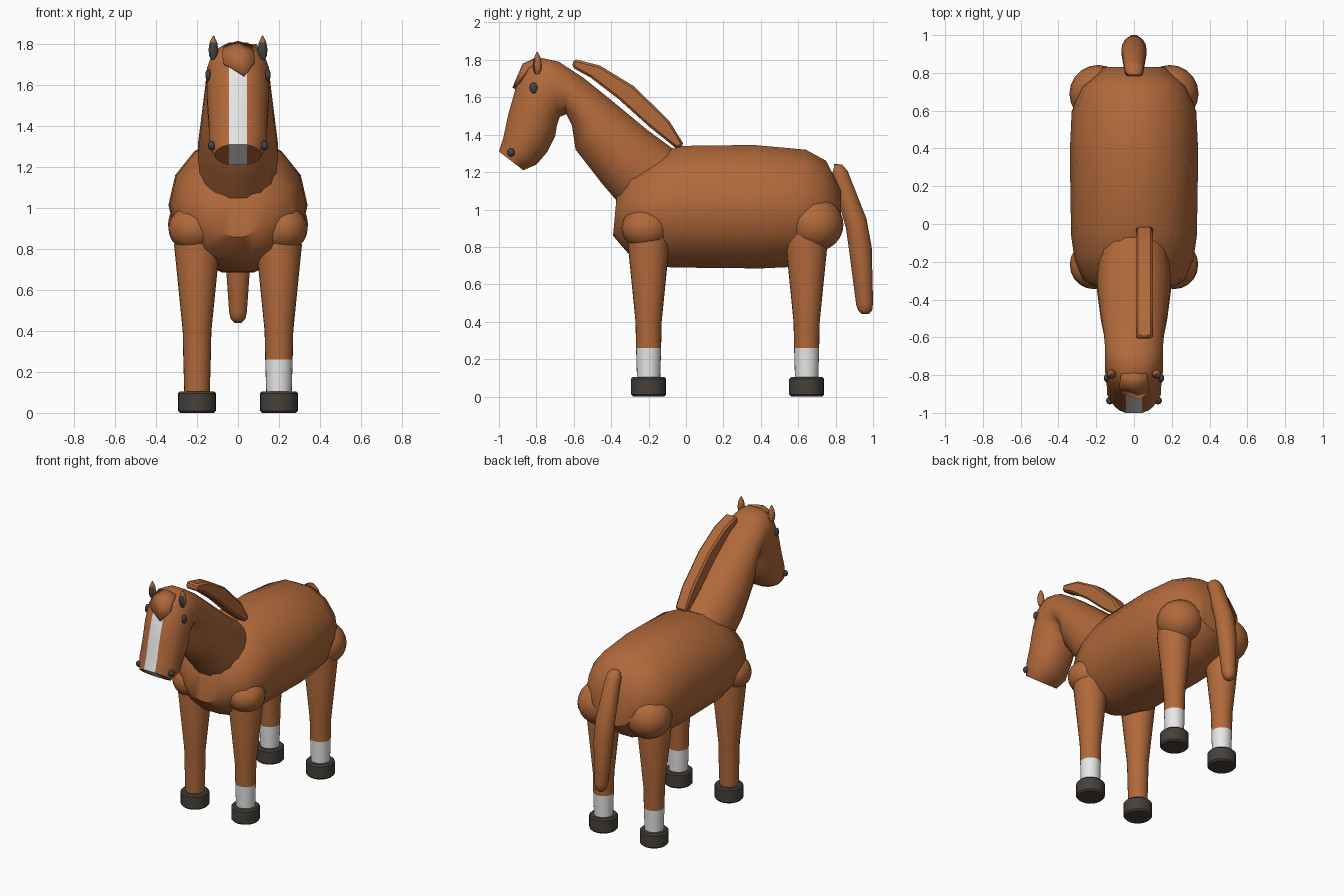
import bpy, bmesh, math
from mathutils import Vector

if "Cube" in bpy.data.objects:
    bpy.data.objects.remove(bpy.data.objects["Cube"])


def material(name, rgb):
    m = bpy.data.materials.new(name)
    m.diffuse_color = (*rgb, 1)
    m.use_nodes = True
    m.node_tree.nodes["Principled BSDF"].inputs["Base Color"].default_value = m.diffuse_color
    return m


COAT = material("chestnut coat", (0.44, 0.142, 0.043))
WHITE = material("white marking", (0.80, 0.80, 0.80))
HOOF = material("dark hoof", (0.062, 0.052, 0.042))
DARK = material("dark eye", (0.055, 0.055, 0.055))


def finish(bm, name, mats, angle=40, paint=None):
    bmesh.ops.recalc_face_normals(bm, faces=bm.faces)
    bm.normal_update()
    if paint:
        for f in bm.faces:
            f.material_index = paint(f)
    me = bpy.data.meshes.new(name)
    bm.to_mesh(me)
    bm.free()
    ob = bpy.data.objects.new(name, me)
    bpy.context.collection.objects.link(ob)
    for m in mats:
        me.materials.append(m)
    bpy.ops.object.select_all(action='DESELECT')
    ob.select_set(True)
    bpy.context.view_layer.objects.active = ob
    bpy.ops.object.shade_smooth_by_angle(angle=math.radians(angle))
    return ob


def loft(name, rings, half, mats=(COAT,), facet=None, stripe_from=None, angle=40):
    """Skin along rings of (top y, top z, bottom y, bottom z, half width)."""
    bm = bmesh.new()
    loops = []
    for ty, tz, by, bz, w in rings:
        c = Vector((0, (ty + by) / 2, (tz + bz) / 2))
        up = Vector((0, ty, tz)) - c
        a = math.asin(facet / w) if facet else math.pi / (2 * half)
        side = []
        for k in range(half):
            t = a + (math.pi - 2 * a) * k / (half - 1)
            side.append(c + up * (math.cos(t) / math.cos(a)) + Vector((w * math.sin(t), 0, 0)))
        pts = side + [Vector((-p.x, p.y, p.z)) for p in reversed(side)]
        loops.append([bm.verts.new(p) for p in pts])
    n = 2 * half
    for i, (r, s) in enumerate(zip(loops, loops[1:])):
        for k in range(n):
            f = bm.faces.new((r[k], r[(k + 1) % n], s[(k + 1) % n], s[k]))
            if stripe_from is not None and i >= stripe_from and k == n - 1:
                f.material_index = 1
    for r in (loops[0], loops[-1]):
        bm.faces.new(r[:half])
        bm.faces.new(r[half:])
        mid = bm.faces.new((r[0], r[half - 1], r[half], r[n - 1]))
        if stripe_from is not None and r is loops[-1]:
            mid.material_index = 1
    return finish(bm, name, mats, angle)


def lathe(name, profile, x, y, mats, seg=24, paint=None, angle=40):
    """Round part from (radius, height) pairs around a vertical axis."""
    bm = bmesh.new()
    loops = [[bm.verts.new((x + r * math.cos(2 * math.pi * k / seg),
                            y + r * math.sin(2 * math.pi * k / seg), z))
              for k in range(seg)] for r, z in profile]
    for r, s in zip(loops, loops[1:]):
        for k in range(seg):
            bm.faces.new((r[k], r[(k + 1) % seg], s[(k + 1) % seg], s[k]))
    bm.faces.new(loops[0])
    bm.faces.new(loops[-1])
    return finish(bm, name, mats, angle, paint)


def ball(name, centre, radii, mat, u=20, v=12):
    bm = bmesh.new()
    bmesh.ops.create_uvsphere(bm, u_segments=u, v_segments=v, radius=1)
    bmesh.ops.scale(bm, vec=radii, verts=bm.verts)
    bmesh.ops.translate(bm, vec=centre, verts=bm.verts)
    return finish(bm, name, (mat,), 60)


# Barrel of the body
loft("body", [
    (-0.37, 1.08, -0.39, 0.86, 0.13), (-0.29, 1.22, -0.30, 0.755, 0.27),
    (-0.17, 1.28, -0.20, 0.71, 0.315), (-0.04, 1.34, -0.08, 0.69, 0.333),
    (0.36, 1.345, 0.40, 0.685, 0.34), (0.64, 1.32, 0.55, 0.692, 0.33),
    (0.75, 1.26, 0.70, 0.74, 0.28), (0.83, 1.10, 0.83, 0.86, 0.16)], 7)

# Neck and head in one skin, with the white blaze down the face
loft("neck_and_head", [
    (0.02, 1.26, -0.28, 0.94, 0.18), (-0.20, 1.42, -0.45, 1.14, 0.20),
    (-0.40, 1.585, -0.59, 1.32, 0.178), (-0.55, 1.705, -0.61, 1.45, 0.162),
    (-0.68, 1.79, -0.64, 1.51, 0.155), (-0.77, 1.81, -0.675, 1.495, 0.155),
    (-0.85, 1.77, -0.69, 1.45, 0.155), (-0.91, 1.65, -0.70, 1.39, 0.153),
    (-0.95, 1.51, -0.74, 1.31, 0.145), (-0.975, 1.39, -0.80, 1.24, 0.145),
    (-1.0, 1.31, -0.87, 1.21, 0.115)], 8, (COAT, WHITE), 0.043, 6)

# Tail
loft("tail", [
    (0.79, 1.245, 0.79, 1.21, 0.035), (0.835, 1.24, 0.775, 1.18, 0.05),
    (0.865, 1.205, 0.795, 1.12, 0.055), (0.965, 0.95, 0.855, 0.90, 0.068),
    (0.993, 0.80, 0.872, 0.78, 0.066), (1.0, 0.50, 0.91, 0.49, 0.045),
    (0.995, 0.46, 0.92, 0.46, 0.038), (0.975, 0.44, 0.94, 0.44, 0.018)], 6, angle=60)

# Mane: bevelled crest lying on one side of the neck
bm = bmesh.new()
outline = [(-0.60, 1.805), (-0.46, 1.77), (-0.28, 1.66), (-0.09, 1.475), (-0.01, 1.345),
           (-0.05, 1.325), (-0.20, 1.445), (-0.36, 1.59), (-0.51, 1.705), (-0.61, 1.76)]
face = bm.faces.new([bm.verts.new((0.01, y, z)) for y, z in outline])
ext = bmesh.ops.extrude_face_region(bm, geom=[face])
bmesh.ops.translate(bm, vec=(0.09, 0, 0),
                    verts=[g for g in ext["geom"] if isinstance(g, bmesh.types.BMVert)])
mane = finish(bm, "mane", (COAT,), 30)
bev = mane.modifiers.new("soft edges", 'BEVEL')
bev.width, bev.segments, bev.limit_method, bev.angle_limit = 0.012, 1, 'ANGLE', math.radians(60)

# Forelock hanging to a point over the blaze
bm = bmesh.new()
rows = [[(-0.065, -0.79, 1.785), (0, -0.79, 1.805), (0.065, -0.79, 1.785)],
        [(-0.075, -0.845, 1.755), (0, -0.865, 1.77), (0.075, -0.845, 1.755)],
        [(-0.07, -0.885, 1.705), (0.03, -0.917, 1.645), (0.08, -0.88, 1.71)]]
grid = [[bm.verts.new(p) for p in row] for row in rows]
for a, b in zip(grid, grid[1:]):
    for k in range(2):
        bm.faces.new((a[k], a[k + 1], b[k + 1], b[k]))
lock = finish(bm, "forelock", (COAT,))
sol = lock.modifiers.new("thickness", 'SOLIDIFY')
sol.thickness, sol.offset = 0.026, 0

for side, s in (("left", -1), ("right", 1)):
    # Legs, socks and hooves; one front leg has no sock
    for pos, y in (("front", -0.2), ("rear", 0.645)):
        sock = not (pos == "front" and s < 0)
        lathe(f"{pos}_leg_{side}",
              [(0.062, 0.09), (0.067, 0.26), (0.07, 0.40), (0.112, 0.82), (0.10, 0.92)],
              s * 0.2, y, (COAT, WHITE),
              paint=lambda f: int(sock and f.calc_center_median().z < 0.25))
        lathe(f"{pos}_hoof_{side}",
              [(0.083, 0.0), (0.093, 0.01), (0.093, 0.095), (0.083, 0.105)],
              s * 0.2, y, (HOOF,), angle=30)
    # Shoulder and haunch muscles
    ball(f"shoulder_{side}", (s * 0.212, -0.215, 0.90), (0.128, 0.13, 0.115), COAT)
    ball(f"haunch_{side}", (s * 0.19, 0.69, 0.92), (0.152, 0.152, 0.145), COAT)
    # Ears with dark inner fronts
    lathe(f"ear_{side}",
          [(0.012, 1.725), (0.021, 1.745), (0.024, 1.775), (0.018, 1.81), (0.003, 1.842)],
          s * 0.12, -0.795, (COAT, DARK), seg=12, angle=60,
          paint=lambda f: int(f.normal.y < -0.3 and f.calc_center_median().z < 1.82))
    # Eyes and nostrils
    ball(f"eye_{side}", (s * 0.146, -0.815, 1.65), (0.014, 0.021, 0.029), DARK, 14, 8)
    ball(f"nostril_{side}", (s * 0.128, -0.935, 1.305), (0.02, 0.02, 0.022), DARK, 14, 8)
